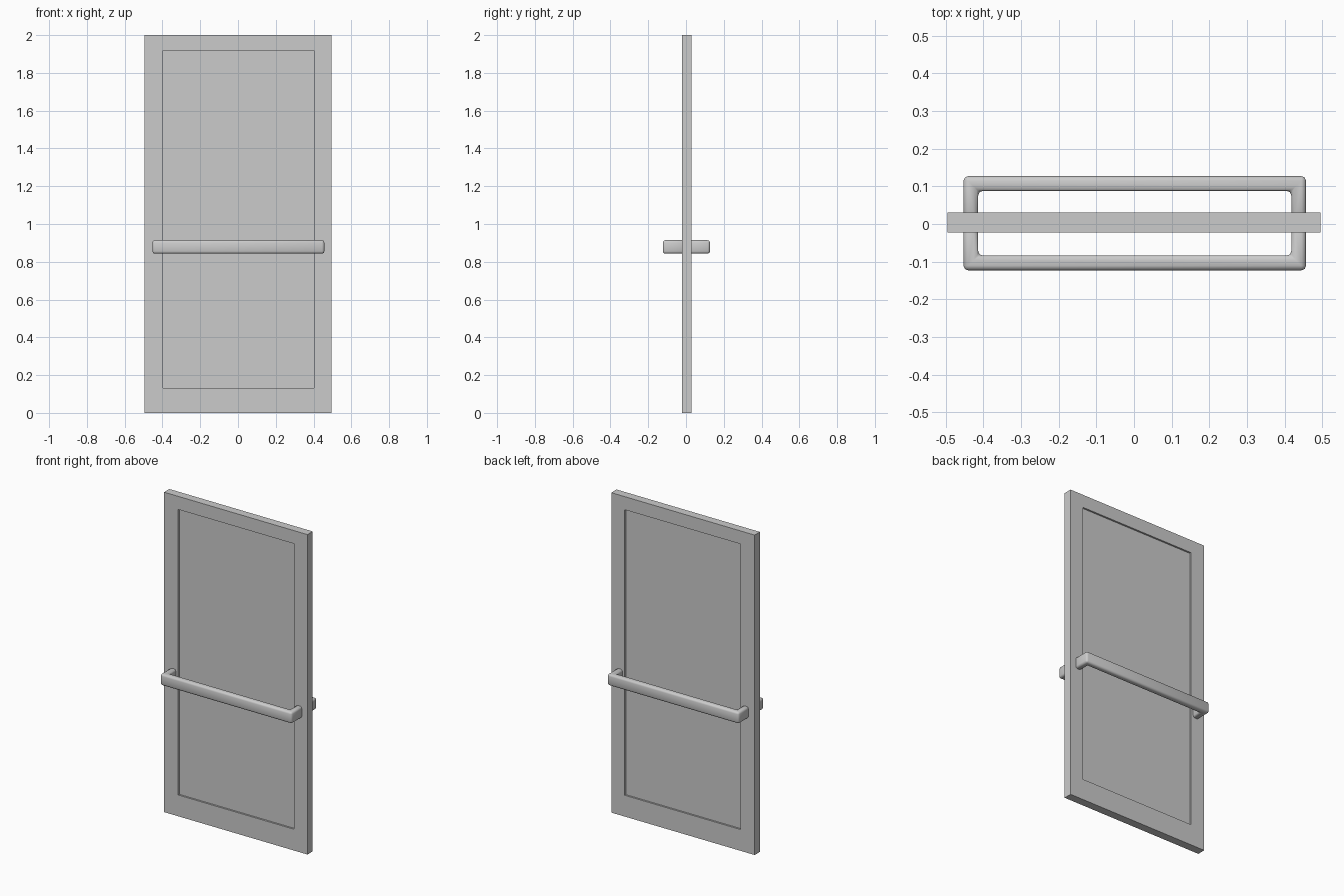
import bpy, bmesh

if "Cube" in bpy.data.objects:
    bpy.data.objects.remove(bpy.data.objects["Cube"])

CY = 0.004  # door centre in y


def add_object(name, bm):
    bmesh.ops.recalc_face_normals(bm, faces=bm.faces)
    mesh = bpy.data.meshes.new(name)
    bm.to_mesh(mesh)
    bm.free()
    ob = bpy.data.objects.new(name, mesh)
    bpy.context.collection.objects.link(ob)
    return ob


# Door frame: a rectangular outline with a rectangular opening
def door_frame(x0, x1, z0, z1, px0, px1, pz0, pz1, y0, y1):
    bm = bmesh.new()
    rings = []
    for a, b, c, d in ((x0, x1, z0, z1), (px0, px1, pz0, pz1)):
        for y in (y0, y1):
            rings.append([bm.verts.new((x, y, z)) for x, z in
                          ((a, c), (b, c), (b, d), (a, d))])
    of, ob, inf, inb = rings
    for r, s in ((of, inf), (ob, inb), (of, ob), (inf, inb)):
        for i in range(4):
            j = (i + 1) % 4
            bm.faces.new((r[i], r[j], s[j], s[i]))
    return add_object("door_frame", bm)


door_frame(-0.496, 0.496, 0, 2, -0.398, 0.403, 0.133, 1.918, CY - 0.026, CY + 0.026)

# Recessed centre panel
bm = bmesh.new()
bmesh.ops.create_cube(bm, size=1)
for v in bm.verts:
    v.co = (0.0025 + v.co.x * 0.801, CY + v.co.y * 0.03, 1.0255 + v.co.z * 1.785)
add_object("door_panel", bm)


# Push bar: U-shaped plan raised to its height, with softened edges
def push_bar(name, side):
    x0, x1, t = -0.453, 0.457, 0.039
    out, root = 0.125, 0.012
    plan = [(x0, root), (x0, out), (x1, out), (x1, root),
            (x1 - t, root), (x1 - t, out - t), (x0 + t, out - t), (x0 + t, root)]
    bm = bmesh.new()
    base = bm.faces.new([bm.verts.new((x, y * side + 0.002, 0.843)) for x, y in plan])
    ext = bmesh.ops.extrude_face_region(bm, geom=[base])
    top = [g for g in ext["geom"] if isinstance(g, bmesh.types.BMVert)]
    bmesh.ops.translate(bm, verts=top, vec=(0, 0, 0.071))
    ob = add_object(name, bm)
    bev = ob.modifiers.new("soft_edges", 'BEVEL')
    bev.width = 0.012
    bev.segments = 2
    for p in ob.data.polygons:
        p.use_smooth = True


push_bar("front_push_bar", -1)
push_bar("back_push_bar", 1)
